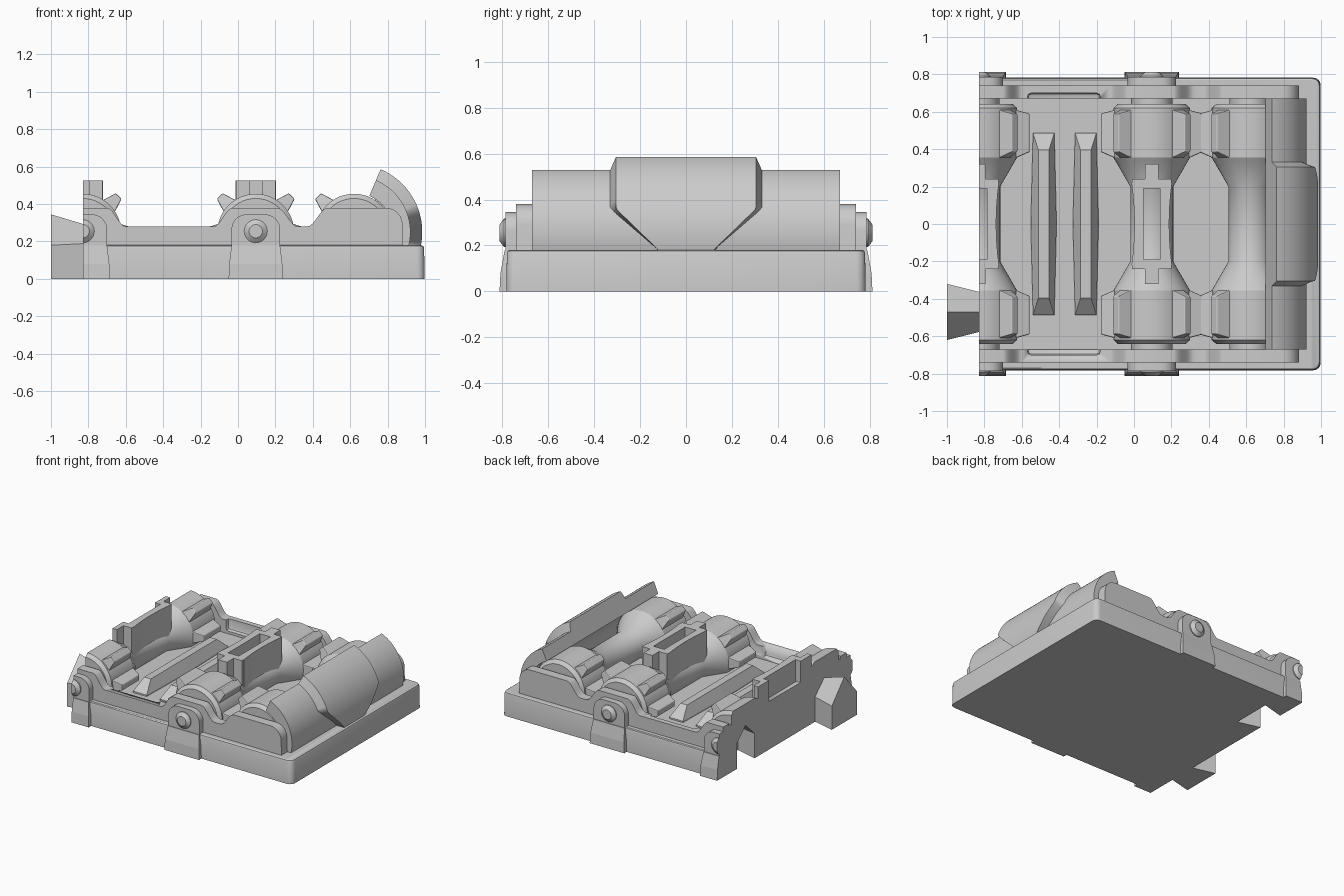
import bpy, bmesh
from math import cos, sin, pi, radians

if "Cube" in bpy.data.objects:
    bpy.data.objects.remove(bpy.data.objects["Cube"])

CUT = -0.83      # flat joining face on the left
ZC = 0.25        # roller axis height
ROLLERS = (CUT, 0.095, 0.62)


def loft(name, rings, smooth=True, bevel=0):
    """Closed solid through equal-sized rings of points, trimmed at the joining face."""
    bm = bmesh.new()
    vs = [[bm.verts.new(p) for p in r] for r in rings]
    n = len(vs[0])
    for a, b in zip(vs, vs[1:]):
        for i in range(n):
            bm.faces.new((a[i], a[(i + 1) % n], b[(i + 1) % n], b[i]))
    bm.faces.new(vs[0])
    bm.faces.new(vs[-1])
    bmesh.ops.recalc_face_normals(bm, faces=bm.faces)
    if bevel:
        bmesh.ops.bevel(bm, geom=[e for e in bm.edges if e.calc_face_angle(0) > 0.6],
                        offset=bevel, segments=2, profile=0.5, affect='EDGES')
    if not name.startswith("joint"):
        geom = bm.verts[:] + bm.edges[:] + bm.faces[:]
        cut = bmesh.ops.bisect_plane(bm, geom=geom, plane_co=(CUT, 0, 0),
                                     plane_no=(-1, 0, 0), clear_outer=True)
        edges = [e for e in cut['geom_cut'] if isinstance(e, bmesh.types.BMEdge)]
        if edges:
            bmesh.ops.holes_fill(bm, edges=edges, sides=0)
        bmesh.ops.recalc_face_normals(bm, faces=bm.faces)
    me = bpy.data.meshes.new(name)
    bm.to_mesh(me)
    bm.free()
    ob = bpy.data.objects.new(name, me)
    bpy.context.collection.objects.link(ob)
    if smooth:
        bpy.ops.object.select_all(action='DESELECT')
        ob.select_set(True)
        bpy.context.view_layer.objects.active = ob
        bpy.ops.object.shade_smooth_by_angle(angle=radians(30))
    return ob


def prism(name, pts, y0, y1, **kw):
    return loft(name, [[(x, y, z) for x, z in pts] for y in (y0, y1)], **kw)


def box(name, x0, x1, y0, y1, z0, z1, **kw):
    return prism(name, [(x0, z0), (x1, z0), (x1, z1), (x0, z1)], y0, y1, **kw)


def lathe(name, cx, cz, profile, n=48):
    return loft(name, [[(cx + r * cos(2 * pi * i / n), y, cz + r * sin(2 * pi * i / n))
                        for i in range(n)] for y, r in profile])


def subtract(ob, cutter):
    m = ob.modifiers.new("cut", 'BOOLEAN')
    m.operation, m.solver, m.object = 'DIFFERENCE', 'EXACT', cutter
    cutter.hide_render = True
    cutter.hide_viewport = True


def house(name, y, z0, sections):
    return loft(name, [[(x, y - w, z0), (x, y + w, z0), (x, y + w, e), (x, y, r), (x, y - w, e)]
                       for x, w, e, r in sections], smooth=False)


def ramp(x0, z0, x1, z1, n=8):
    """S-shaped slope points."""
    return [(x0 + (x1 - x0) * i / n, z0 + (z1 - z0) * (1 - cos(pi * i / n)) / 2)
            for i in range(n + 1)]


# Base slab with rounded outer corners
plan = [(-0.95, -0.78), (-0.95, 0.78)]
plan += [(0.955 + 0.04 * sin(a * pi / 12), 0.74 + 0.04 * cos(a * pi / 12)) for a in range(7)]
plan += [(0.955 + 0.04 * cos(a * pi / 12), -0.74 - 0.04 * sin(a * pi / 12)) for a in range(7)]
base = loft("base", [[(x * k, y * k, z) for x, y in plan]
                     for z, k in ((0, 1.003), (0.165, 1), (0.175, 0.996), (0.18, 0.987))])

# Dovetail tab and matching socket on the joining face
house("joint_tab", -0.47, 0, [(-1, 0.15, 0.18, 0.345), (-0.80, 0.10, 0.19, 0.285)])
socket = house("joint_socket_cutter", 0.47, -0.05,
               [(-0.85, 0.10, 0.19, 0.285), (-0.66, 0.15, 0.18, 0.345)])
subtract(base, socket)

# Side walls following the rollers
wall = [(-0.95, 0.1), (-0.95, 0.38)] + ramp(-0.70, 0.38, -0.60, 0.28)
wall += ramp(-0.13, 0.28, -0.03, 0.38) + ramp(0.21, 0.38, 0.32, 0.28)
wall += ramp(0.37, 0.28, 0.48, 0.38)
wall += [(0.79 + 0.09 * sin(a * pi / 12), 0.29 + 0.09 * cos(a * pi / 12)) for a in range(7)]
wall += [(0.885, 0.1)]
for s in (1, -1):
    w = prism("side_wall", wall, s * 0.67, s * 0.74)
    slot = box("joint_wall_slot_cutter", -0.57, -0.18, s * 0.64, s * 0.70, 0.2, 0.5, bevel=0.02)
    subtract(w, slot)

# Outer bearing mounts with bolts
for cx in ROLLERS[:2]:
    for s in (1, -1):
        def rect(w, y, z):
            return [(cx - w, s * 0.70, z), (cx + w, s * 0.70, z),
                    (cx + w, s * y, z), (cx - w, s * y, z)]
        loft("mount_skirt", [rect(0.145, 0.812, 0), rect(0.142, 0.808, 0.08),
                             rect(0.13, 0.79, 0.178)], smooth=False)
        plate = [(cx - 0.13, 0.16), (cx + 0.13, 0.16)]
        plate += [(cx + 0.05 + 0.08 * cos(a * pi / 12), 0.265 + 0.08 * sin(a * pi / 12))
                  for a in range(7)]
        plate += [(cx - 0.05 - 0.08 * sin(a * pi / 12), 0.265 + 0.08 * cos(a * pi / 12))
                  for a in range(7)]
        prism("mount_plate", plate, s * 0.72, s * 0.785)
        lathe("mount_bolt", cx, 0.255, [(s * 0.77, 0.062), (s * 0.792, 0.062),
                                        (s * 0.812, 0.036)], 24)

# Rollers: axle, wheels, cones and waist in one turned shape
half = [(0.69, 0.11), (0.642, 0.11), (0.642, 0.18), (0.62, 0.205),
        (0.355, 0.205), (0.33, 0.19), (0.20, 0.115)]
profile = half + [(-y, r) for y, r in reversed(half)]
for cx in ROLLERS:
    r = lathe("roller", cx, ZC, profile)
    if cx == CUT:
        subtract(r, socket)
    for ang in (0, 45, 135, 180):
        if cx == CUT and ang > 90:
            continue
        a = radians(ang)
        for s in (1, -1):
            rings = []
            for rad, t, y0, y1 in ((0.18, 0.05, 0.345, 0.615), (0.272, 0.022, 0.385, 0.59)):
                rings.append([(cx + rad * cos(a) - k * sin(a), s * y, ZC + rad * sin(a) + k * cos(a))
                              for k, y in ((-t, y0), (t, y0), (t, y1), (-t, y1))])
            loft("roller_tooth", rings, smooth=False, bevel=0.006)

# Upright guide frames on the first two rollers
for cx in ROLLERS[:2]:
    for s in (1, -1):
        box("guide_post", cx - 0.037, cx + 0.037, s * 0.20, s * 0.32, 0.3, 0.525, smooth=False)
        box("guide_cross", cx - 0.105, cx + 0.105, s * 0.19, s * 0.24, 0.3, 0.525, smooth=False)
        if cx == CUT and s < 0:
            continue
        inner, outer = cx + s * 0.045, cx + s * 0.108
        rings = []
        for i in range(9):
            y = -0.22 + 0.055 * i
            x1 = outer - s * 0.015 * (1 - (y / 0.22) ** 2)
            rings.append([(inner, y, 0.28), (x1, y, 0.28), (x1, y, 0.525), (inner, y, 0.525)])
        loft("guide_rail", rings)

# Two tapered floor bars
for cx in (-0.483, -0.258):
    rings = [[(cx - w, -y, z), (cx + w, -y, z), (cx + w + b, 0, z), (cx + w, y, z),
              (cx - w, y, z), (cx - w - b, 0, z)]
             for w, y, z, b in ((0.057, 0.49, 0.15, 0.012), (0.057, 0.487, 0.19, 0.012),
                                (0.028, 0.395, 0.27, 0))]
    loft("floor_bar", rings, smooth=False)


# Curved end cover: full-width shell with a raised tapering centre
def cover(name, r_in, r_out, w_in, w_out, taper):
    cx, n, rings = ROLLERS[2], 40, []
    for i in range(n + 1):
        a = radians(67 - 84 * i / n)
        ring = []
        for r, w in ((r_in, w_in), (r_out, w_out)):
            z = ZC + r * sin(a)
            if taper and z < 0.36:
                w -= (w - 0.12) * min(1, (0.36 - z) / 0.18)
            ring += [(cx + r * cos(a), -w, z), (cx + r * cos(a), w, z)]
        rings.append([ring[0], ring[1], ring[3], ring[2]])
    return loft(name, rings)


cover("end_cover", 0.21, 0.302, 0.67, 0.67, False)
cover("end_cover_raised", 0.29, 0.365, 0.335, 0.305, True)
